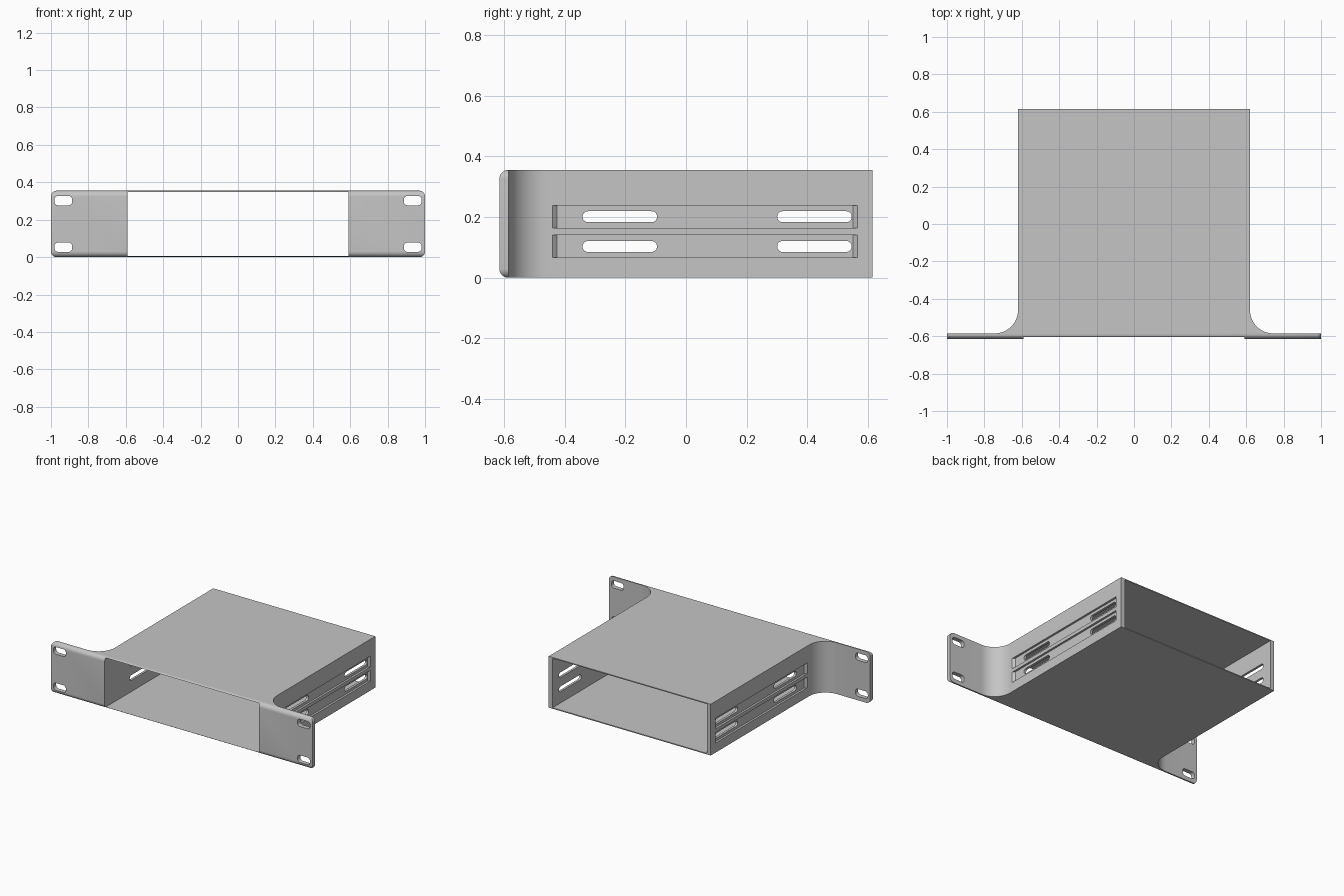
import bpy, bmesh, math
from mathutils import Vector

if "Cube" in bpy.data.objects:
    bpy.data.objects.remove(bpy.data.objects["Cube"])

H = 0.355                  # overall height
W, INNER = 0.62, 0.59      # outer and inner half width of the tray
Y0, Y1 = -0.615, 0.615     # front and back
FLANGE_Y = -0.585          # rear face of the mounting ears
R = 0.125                  # fillet between ear and tray side

grey = bpy.data.materials.new("light_grey")
grey.diffuse_color = (0.56, 0.56, 0.56, 1)
grey.use_nodes = True
grey.node_tree.nodes["Principled BSDF"].inputs["Base Color"].default_value = grey.diffuse_color


def prism(name, profile, place, lo, hi):
    """Extrude a 2D profile from lo to hi; place(u, v, t) gives the 3D point."""
    bm = bmesh.new()
    a = [bm.verts.new(place(u, v, lo)) for u, v in profile]
    b = [bm.verts.new(place(u, v, hi)) for u, v in profile]
    n = len(a)
    bm.faces.new(a)
    bm.faces.new(b[::-1])
    for i in range(n):
        bm.faces.new((a[i], b[i], b[(i + 1) % n], a[(i + 1) % n]))
    bmesh.ops.recalc_face_normals(bm, faces=bm.faces)
    me = bpy.data.meshes.new(name)
    bm.to_mesh(me)
    bm.free()
    me.materials.append(grey)
    ob = bpy.data.objects.new(name, me)
    bpy.context.collection.objects.link(ob)
    return ob


def rounded(cu, cv, w, h, r, seg=8):
    """Rounded rectangle outline centred on (cu, cv)."""
    pts = []
    for k, (su, sv) in enumerate([(1, 1), (-1, 1), (-1, -1), (1, -1)]):
        for i in range(seg + 1):
            t = math.pi / 2 * (k + i / seg)
            pts.append((cu + su * (w / 2 - r) + r * math.cos(t),
                        cv + sv * (h / 2 - r) + r * math.sin(t)))
    return pts


def along_x(u, v, t): return Vector((t, u, v))
def along_y(u, v, t): return Vector((u, t, v))
def along_z(u, v, t): return Vector((u, v, t))


def cut(ob, cutter):
    mod = ob.modifiers.new("cut", 'BOOLEAN')
    mod.operation, mod.solver, mod.object = 'DIFFERENCE', 'EXACT', cutter
    cutter.hide_render = True
    bpy.context.view_layer.objects.active = ob
    bpy.ops.object.modifier_apply(modifier=mod.name)
    bpy.data.objects.remove(cutter, do_unlink=True)


# Tray and ears: one plan outline, extruded upwards
right = [(1, Y0), (1, FLANGE_Y)]
for i in range(17):
    t = math.pi / 2 * i / 16
    right.append((W + R - R * math.sin(t), FLANGE_Y + R - R * math.cos(t)))
right.append((W, Y1))
outline = right + [(-x, y) for x, y in reversed(right)]
tray = prism("rack_tray", outline, along_z, 0, H)

# Rounded ear corners
bm = bmesh.new()
bm.from_mesh(tray.data)
corners = [e for e in bm.edges
           if all(abs(v.co.x) > 0.999 for v in e.verts)
           and abs(e.verts[0].co.z - e.verts[1].co.z) < 1e-5]
bmesh.ops.bevel(bm, geom=corners, offset=0.03, offset_type='OFFSET',
                segments=8, profile=0.5, affect='EDGES')
bm.to_mesh(tray.data)
bm.free()

# Open channel from front to back
T = 0.007
cut(tray, prism("channel_cutter",
                [(-INNER, T), (INNER, T), (INNER, H - T), (-INNER, H - T)],
                along_y, Y0 - 0.1, Y1 + 0.1))

for s in (-1, 1):
    # Mounting slots in the ears
    for z in (0.053, H - 0.053):
        cut(tray, prism("ear_slot_cutter", rounded(s * 0.934, z, 0.095, 0.05, 0.02),
                        along_y, Y0 - 0.1, FLANGE_Y + 0.1))
    for z in (0.103, 0.201):
        # Shallow side recess with sloped ends
        d = W - 0.014
        cut(tray, prism("recess_cutter",
                        [(s * d, -0.425), (s * W, -0.44), (s * 0.7, -0.44),
                         (s * 0.7, 0.565), (s * W, 0.565), (s * d, 0.55)],
                        along_z, z - 0.037, z + 0.037))
        # Long slots through the side wall
        for y in (-0.218, 0.423):
            cut(tray, prism("side_slot_cutter", rounded(y, z, 0.245, 0.036, 0.0175),
                            along_x, s * 0.5, s * 0.75))

# Smooth curved surfaces, sharp edges kept
bpy.ops.object.select_all(action='DESELECT')
tray.select_set(True)
bpy.context.view_layer.objects.active = tray
bpy.ops.object.shade_smooth_by_angle(angle=math.radians(30))
